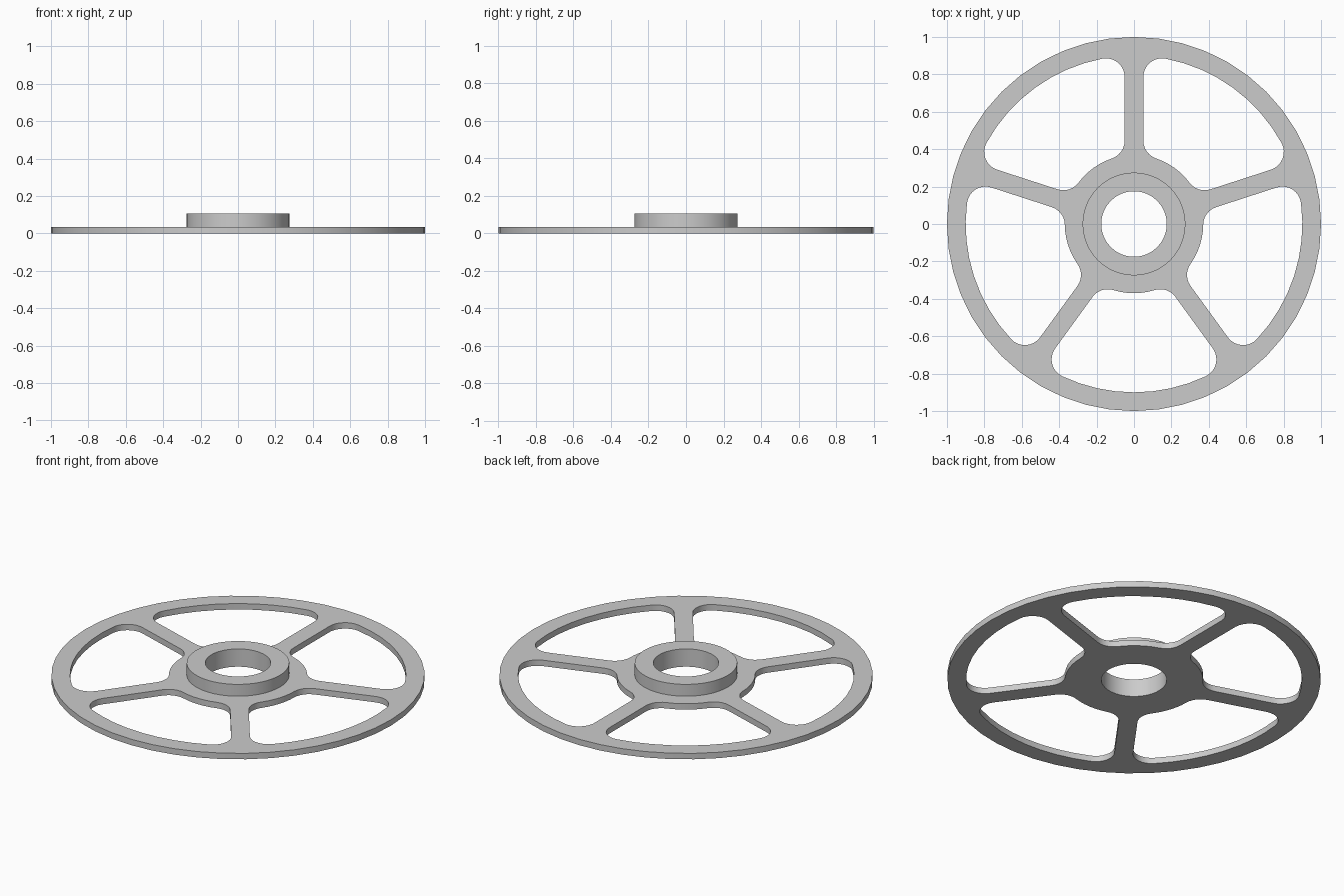
import bpy, bmesh, math

if "Cube" in bpy.data.objects:
    bpy.data.objects.remove(bpy.data.objects["Cube"])

RIM, RIM_IN, WEB, HUB, BORE = 1.0, 0.9, 0.37, 0.275, 0.175
PLATE, TOP = 0.035, 0.105
SPOKES, HALF_W, FILLET = 5, 0.05, 0.1
STEP = math.tau / SPOKES
SEG = 48

metal = bpy.data.materials.new("light_grey_metal")
metal.use_nodes = True
grey = (0.6, 0.6, 0.6, 1)
metal.diffuse_color = grey
metal.node_tree.nodes["Principled BSDF"].inputs["Base Color"].default_value = grey


def polar(r, a):
    return complex(r * math.cos(a), r * math.sin(a))


def arc(centre, r, a0, a1, n):
    return [centre + polar(r, a0 + (a1 - a0) * i / n) for i in range(n + 1)]


def circle(r):
    return arc(0, r, 0, math.tau, SEG)[:-1]


def window():
    """Outline of the rounded opening between two neighbouring spokes."""
    off = HALF_W + FILLET
    a_in = math.asin(off / (WEB + FILLET))
    a_out = math.asin(off / (RIM_IN - FILLET))
    half = arc(polar(WEB + FILLET, a_in), FILLET, a_in + math.pi, 1.5 * math.pi, 6)
    half += arc(polar(RIM_IN - FILLET, a_out), FILLET, -math.pi / 2, a_out, 8)
    mirrored = [p.conjugate() * polar(1, STEP) for p in reversed(half)]
    outer = arc(0, RIM_IN, a_out, STEP - a_out, 8)[1:-1]
    inner = arc(0, WEB, STEP - a_in, a_in, 6)[1:-1]
    return half + outer + mirrored + inner


def add_object(name, bm):
    bmesh.ops.remove_doubles(bm, verts=bm.verts, dist=1e-5)
    bmesh.ops.recalc_face_normals(bm, faces=bm.faces)
    mesh = bpy.data.meshes.new(name)
    bm.to_mesh(mesh)
    bm.free()
    mesh.materials.append(metal)
    obj = bpy.data.objects.new(name, mesh)
    bpy.context.collection.objects.link(obj)
    bpy.ops.object.select_all(action='DESELECT')
    obj.select_set(True)
    bpy.context.view_layer.objects.active = obj
    bpy.ops.object.shade_smooth_by_angle(angle=math.radians(30))
    return obj


# Flat spoked plate: filled outline with bore and windows, extruded
outline = bpy.data.curves.new("plate_outline", 'CURVE')
outline.dimensions = '2D'
outline.fill_mode = 'BOTH'
outline.extrude = PLATE / 2
loops = [circle(RIM), circle(BORE)]
for k in range(SPOKES):
    turn = polar(1, math.pi / 2 + k * STEP)
    loops.append([p * turn for p in window()])
for pts in loops:
    spline = outline.splines.new('POLY')
    spline.points.add(len(pts) - 1)
    for point, p in zip(spline.points, pts):
        point.co = (p.real, p.imag, 0, 1)
    spline.use_cyclic_u = True
helper = bpy.data.objects.new("plate_outline", outline)
bpy.context.collection.objects.link(helper)
depsgraph = bpy.context.evaluated_depsgraph_get()
flat = bpy.data.meshes.new_from_object(helper.evaluated_get(depsgraph))
bm = bmesh.new()
bm.from_mesh(flat)
bmesh.ops.translate(bm, verts=bm.verts, vec=(0, 0, PLATE / 2))
bpy.data.objects.remove(helper)
bpy.data.meshes.remove(flat)
add_object("spoked_plate", bm)

# Raised hub collar standing on the plate
bm = bmesh.new()
profile = [(HUB, PLATE), (HUB, TOP), (BORE, TOP), (BORE, PLATE)]
verts = [bm.verts.new((r, 0, z)) for r, z in profile]
edges = [bm.edges.new(pair) for pair in zip(verts, verts[1:])]
bmesh.ops.spin(bm, geom=verts + edges, cent=(0, 0, 0), axis=(0, 0, 1),
               angle=math.tau, steps=SEG)
add_object("hub_collar", bm)
